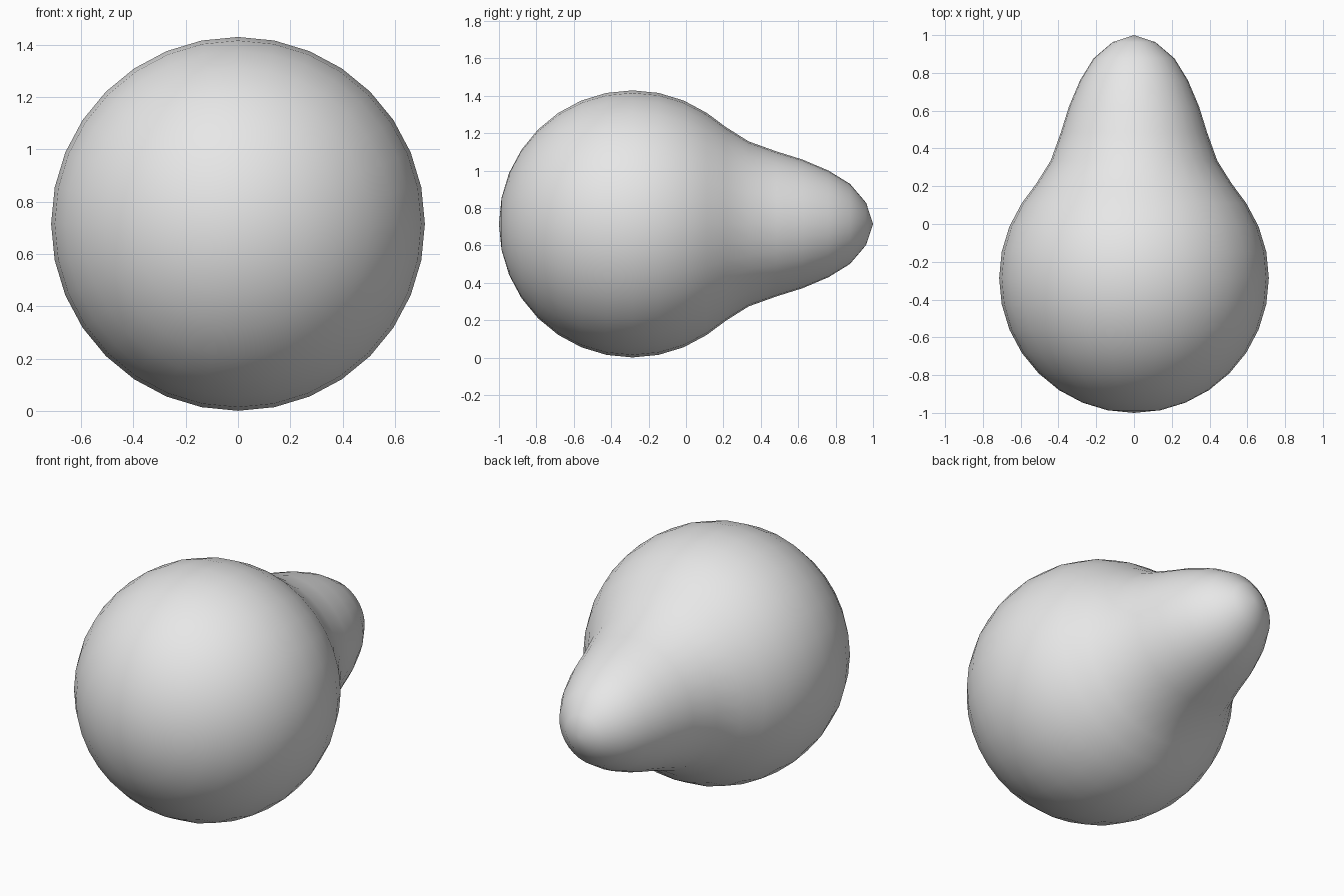
import bpy, bmesh, math

if "Cube" in bpy.data.objects:
    bpy.data.objects.remove(bpy.data.objects["Cube"])

SEGMENTS = 32
RADIUS, CENTRE_Y, CENTRE_Z = 0.714, -0.286, 0.715

# profile as (y, radius): round ball from the front pole to past its widest ring
profile = []
for i in range(1, 12):
    a = math.radians(11.25 * i)
    profile.append((CENTRE_Y - RADIUS * math.cos(a), RADIUS * math.sin(a)))

# drawn-out neck and blunt nose at the back
profile += [(0.214, 0.517), (0.335, 0.441), (0.485, 0.387), (0.623, 0.344),
            (0.762, 0.285), (0.877, 0.214), (0.963, 0.113)]

# spin the profile round the y axis
bm = bmesh.new()
rings = []
for y, r in profile:
    ring = []
    for s in range(SEGMENTS):
        t = 2 * math.pi * s / SEGMENTS
        ring.append(bm.verts.new((r * math.sin(t), y, CENTRE_Z + r * math.cos(t))))
    rings.append(ring)
front_pole = bm.verts.new((0, -1, CENTRE_Z))
back_pole = bm.verts.new((0, 1, CENTRE_Z))

for s in range(SEGMENTS):
    n = (s + 1) % SEGMENTS
    bm.faces.new((front_pole, rings[0][s], rings[0][n]))
    bm.faces.new((back_pole, rings[-1][n], rings[-1][s]))
    for a, b in zip(rings, rings[1:]):
        bm.faces.new((a[s], b[s], b[n], a[n]))
bmesh.ops.recalc_face_normals(bm, faces=bm.faces)
for f in bm.faces:
    f.smooth = True

mesh = bpy.data.meshes.new("pear_body")
bm.to_mesh(mesh)
bm.free()
body = bpy.data.objects.new("pear_body", mesh)
bpy.context.collection.objects.link(body)

# single plain colour
grey = bpy.data.materials.new("light grey")
grey.diffuse_color = (0.8, 0.8, 0.8, 1)
grey.use_nodes = True
grey.node_tree.nodes["Principled BSDF"].inputs["Base Color"].default_value = grey.diffuse_color
mesh.materials.append(grey)
